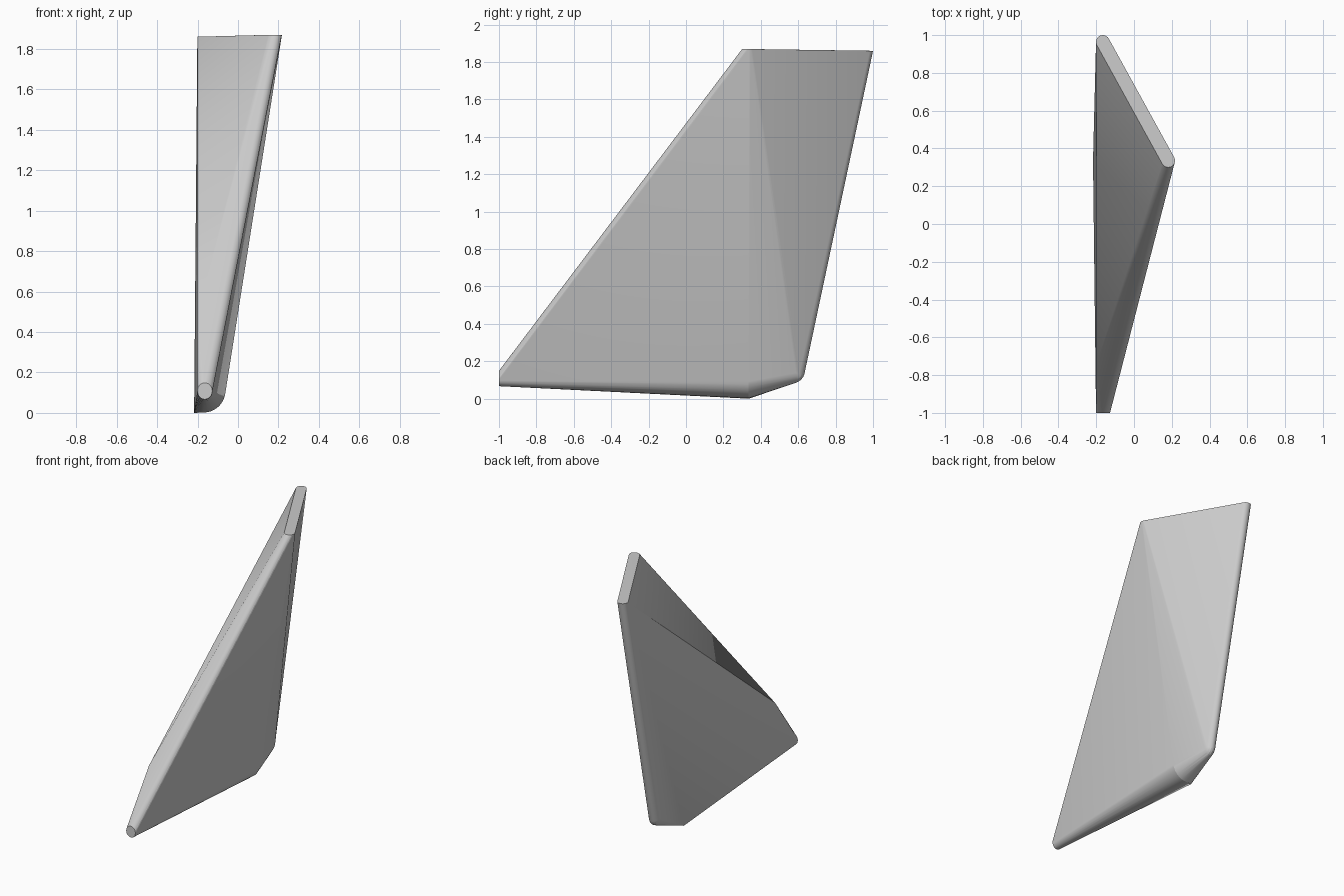
import bpy, bmesh
from math import sin, cos, pi

if "Cube" in bpy.data.objects:
    bpy.data.objects.remove(bpy.data.objects["Cube"])

N = 24


def ring(center, u, v, start=0.0, end=2 * pi, n=N):
    """Points of an elliptical arc spanned by the vectors u and v."""
    return [tuple(c + a * cos(t) + b * sin(t) for c, a, b in zip(center, u, v))
            for t in (start + (end - start) * i / n for i in range(n + 1))][:n if end - start > 6 else n + 1]


points = []
# slanted slot-shaped top edge
points += ring((0.181, 0.336, 1.869), (0.036, 0, 0), (0, 0.036, 0))
points += ring((-0.165, 0.964, 1.86), (0.036, 0, 0), (0, 0.036, 0))
# small round front tip
points += ring((-0.164, -1, 0.108), (0.037, 0, 0), (0, 0, 0.041))
# point where the front edge meets the flat left side
points.append((-0.2, -0.74, 0.48))
# lowest cross-section: sharp left corner, rounded right side
points.append((-0.217, 0.335, 0))
points += ring((-0.17, 0.335, 0.11), (0, 0, -0.108), (0.108, 0, 0), 0, pi / 2, 10)
# rounded rear lower corner
for k in range(-4, 5):
    a = k * pi / 10
    r = 0.065 * cos(a)
    points += ring((-0.162 + 0.043 * sin(a), 0.57, 0.148),
                   (0, r, 0), (0, 0, r))

# fin: tight skin around the rounded corners
bm = bmesh.new()
for p in points:
    bm.verts.new(p)
hull = bmesh.ops.convex_hull(bm, input=bm.verts[:])
bmesh.ops.delete(bm, geom=[v for v in bm.verts if not v.link_faces], context='VERTS')
bmesh.ops.dissolve_limit(bm, angle_limit=0.01, verts=bm.verts[:], edges=bm.edges[:])
bmesh.ops.recalc_face_normals(bm, faces=bm.faces[:])

mesh = bpy.data.meshes.new("fin")
bm.to_mesh(mesh)
bm.free()
fin = bpy.data.objects.new("fin", mesh)
bpy.context.collection.objects.link(fin)
bpy.context.view_layer.objects.active = fin
fin.select_set(True)
bpy.ops.object.shade_smooth_by_angle(angle=0.3)
